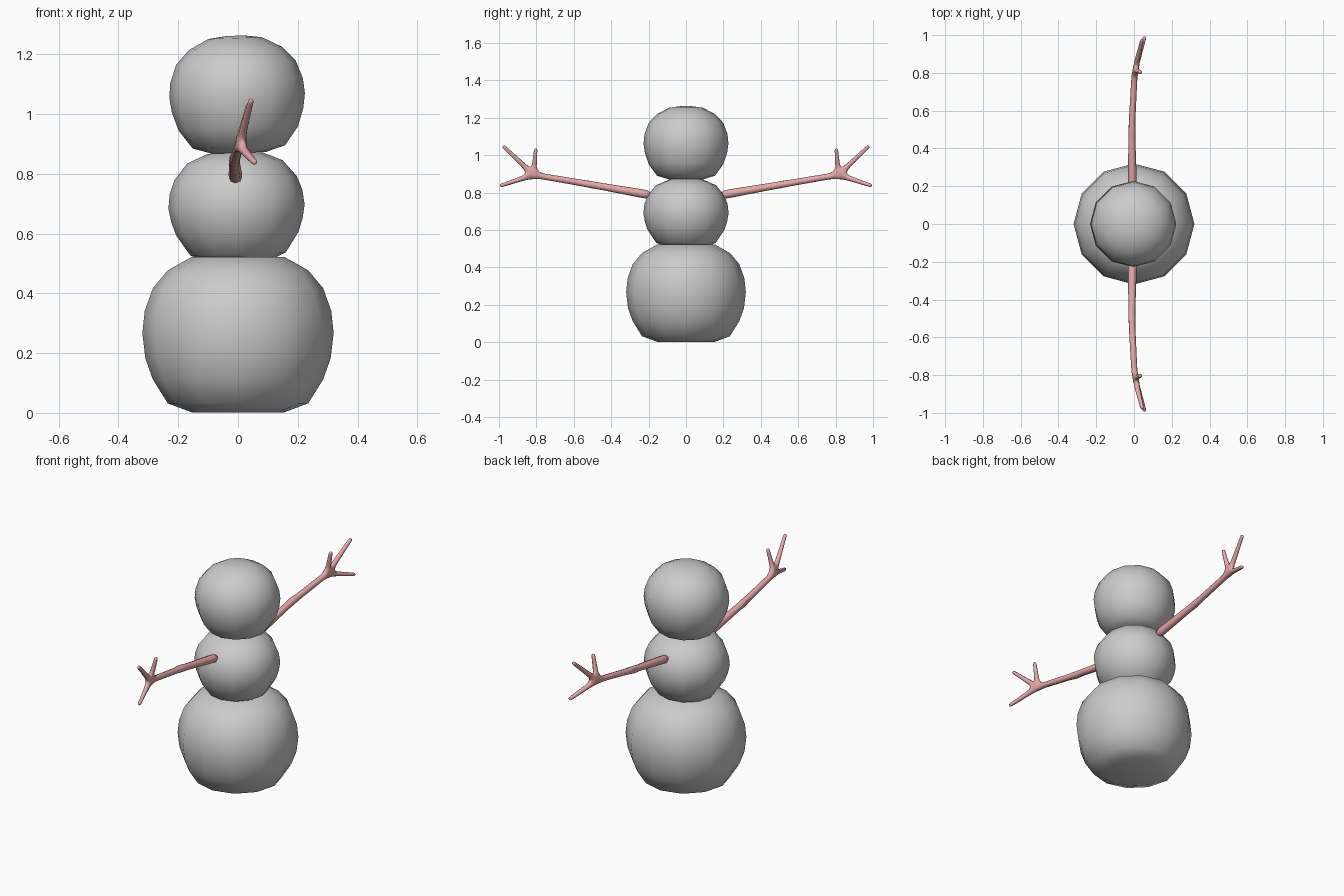
import bpy, bmesh, math
from mathutils import Matrix

if "Cube" in bpy.data.objects:
    bpy.data.objects.remove(bpy.data.objects["Cube"])


def ball(name, profile, center, tilt=0.0, sides=12):
    """Revolve (radius, height) points, tilt about y, smooth shade."""
    bm = bmesh.new()
    rings = []
    for r, z in profile:
        rings.append([bm.verts.new((r * math.cos(a), r * math.sin(a), z))
                      for a in (2 * math.pi * i / sides for i in range(sides))])
    for lo, hi in zip(rings, rings[1:]):
        for i in range(sides):
            j = (i + 1) % sides
            bm.faces.new((lo[i], lo[j], hi[j], hi[i]))
    bm.faces.new(rings[0][::-1])
    bm.faces.new(rings[-1])
    bmesh.ops.rotate(bm, verts=bm.verts, cent=(0, 0, 0),
                     matrix=Matrix.Rotation(tilt, 3, 'Y'))
    mesh = bpy.data.meshes.new(name)
    bm.to_mesh(mesh)
    bm.free()
    for p in mesh.polygons:
        p.use_smooth = True
    ob = bpy.data.objects.new(name, mesh)
    ob.location = center
    bpy.context.collection.objects.link(ob)
    return ob


# Three stacked snowballs, squashed and slightly tilted
ball("bottom_ball",
     [(0.155, -0.265), (0.235, -0.235), (0.285, -0.155), (0.31, -0.085),
      (0.32, 0.0), (0.312, 0.075), (0.285, 0.15), (0.235, 0.21), (0.155, 0.255)],
     (0, 0, 0.267))
small = [(0.09, -0.19), (0.16, -0.158), (0.205, -0.09), (0.22, -0.045),
         (0.228, 0.0), (0.222, 0.05), (0.205, 0.095), (0.16, 0.15), (0.09, 0.18)]
ball("middle_ball", small, (-0.005, 0, 0.69), math.radians(-2))
ball("head",
     [(0.09, -0.192), (0.155, -0.172), (0.2, -0.11), (0.22, -0.05), (0.227, 0.0),
      (0.222, 0.05), (0.2, 0.11), (0.155, 0.158), (0.09, 0.192), (0.03, 0.2)],
     (-0.003, 0, 1.062), math.radians(-2))

# Twig arms: skinned stick skeleton, mirrored front to back side
nodes = [  # x, y, z, radius
    (-0.008, 0.185, 0.786, 0.026),
    (-0.012, 0.51, 0.843, 0.019),
    (0.004, 0.815, 0.895, 0.017),
    (0.045, 0.98, 1.05, 0.010),
    (0.037, 0.803, 1.037, 0.010),
    (0.058, 0.995, 0.836, 0.010),
    (-0.027, 0.513, 0.845, 0.009),
]
links = [(0, 1), (1, 2), (2, 3), (2, 4), (2, 5), (1, 6)]
mesh = bpy.data.meshes.new("twig_arms")
mesh.from_pydata([n[:3] for n in nodes], links, [])
arms = bpy.data.objects.new("twig_arms", mesh)
bpy.context.collection.objects.link(arms)
bpy.context.view_layer.objects.active = arms
arms.select_set(True)
skin = arms.modifiers.new("skin", 'SKIN')
skin.use_smooth_shade = True
if not mesh.skin_vertices:
    bpy.ops.mesh.customdata_skin_add()
for v, n in zip(mesh.skin_vertices[0].data, nodes):
    v.radius = (n[3], n[3])
    v.use_root = n is nodes[0]
sub = arms.modifiers.new("round", 'SUBSURF')
sub.levels = sub.render_levels = 1
mirror = arms.modifiers.new("mirror", 'MIRROR')
mirror.use_axis = (False, True, False)
mirror.use_mirror_merge = False

mat = bpy.data.materials.new("twig")
mat.diffuse_color = (0.8, 0.4, 0.4, 1)
mat.use_nodes = True
mat.node_tree.nodes["Principled BSDF"].inputs["Base Color"].default_value = mat.diffuse_color
mesh.materials.append(mat)
